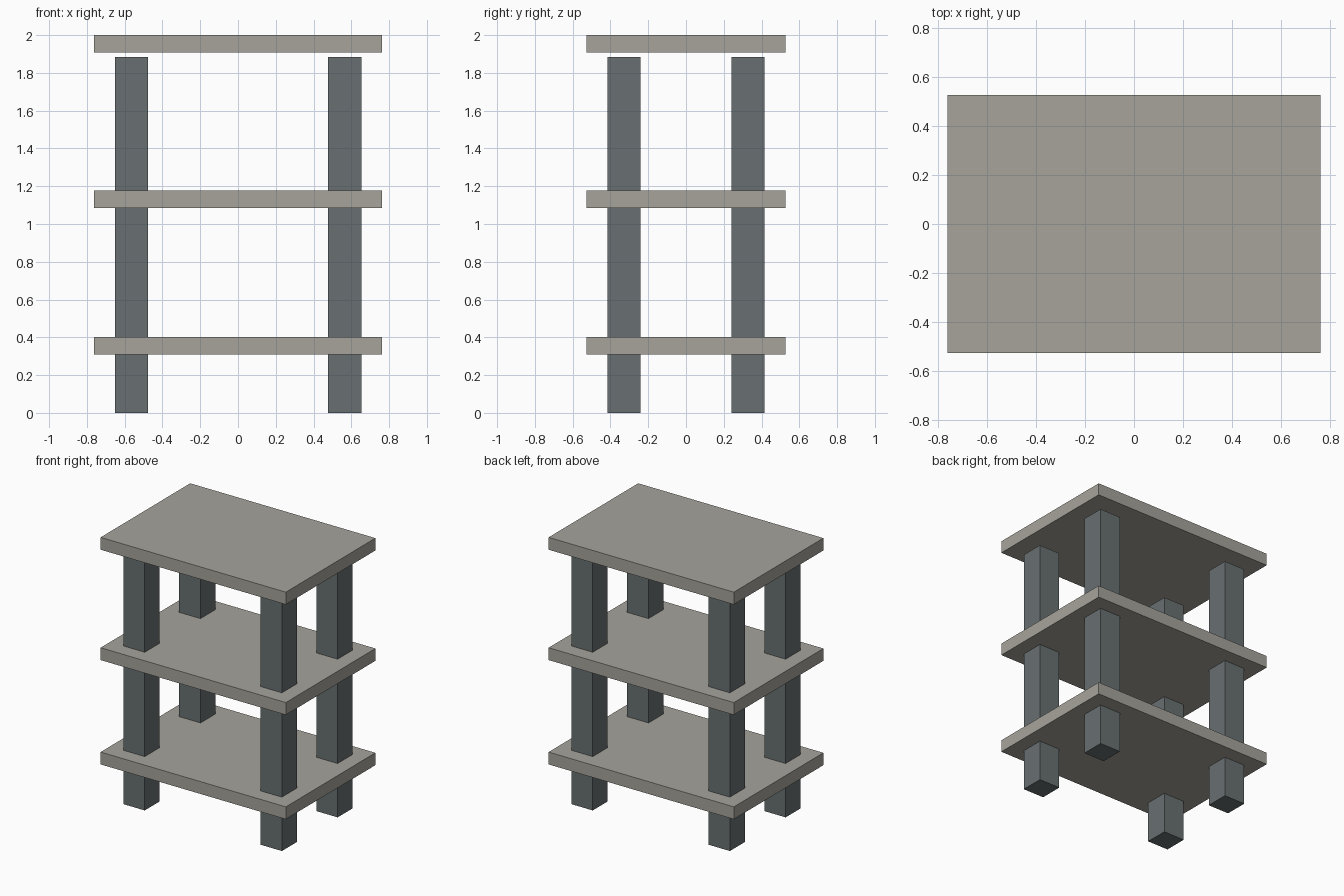
import bpy

if "Cube" in bpy.data.objects:
    bpy.data.objects.remove(bpy.data.objects["Cube"])


def material(name, color):
    mat = bpy.data.materials.new(name)
    mat.diffuse_color = (*color, 1)
    mat.use_nodes = True
    mat.node_tree.nodes["Principled BSDF"].inputs["Base Color"].default_value = mat.diffuse_color
    return mat


def box(name, center, size, mat):
    bpy.ops.mesh.primitive_cube_add(size=1, location=center)
    obj = bpy.context.object
    obj.name = name
    obj.scale = size
    bpy.ops.object.transform_apply(location=False, rotation=False, scale=True)
    obj.data.materials.append(mat)
    return obj


shelf_mat = material("shelf_stone", (0.38, 0.37, 0.33))
post_mat = material("post_slate", (0.14, 0.16, 0.165))

# Three identical shelves
for name, z in (("bottom_shelf", 0.355), ("middle_shelf", 1.132), ("top_shelf", 1.954)):
    box(name, (0, 0, z), (1.526, 1.054, 0.092), shelf_mat)

# Four square posts, ending just short of the top shelf
POST_HEIGHT = 1.883
for side, sx in (("left", -1), ("right", 1)):
    for depth, sy in (("front", -1), ("back", 1)):
        box(f"{depth}_{side}_post", (sx * 0.565, sy * 0.328, POST_HEIGHT / 2),
            (0.175, 0.175, POST_HEIGHT), post_mat)
